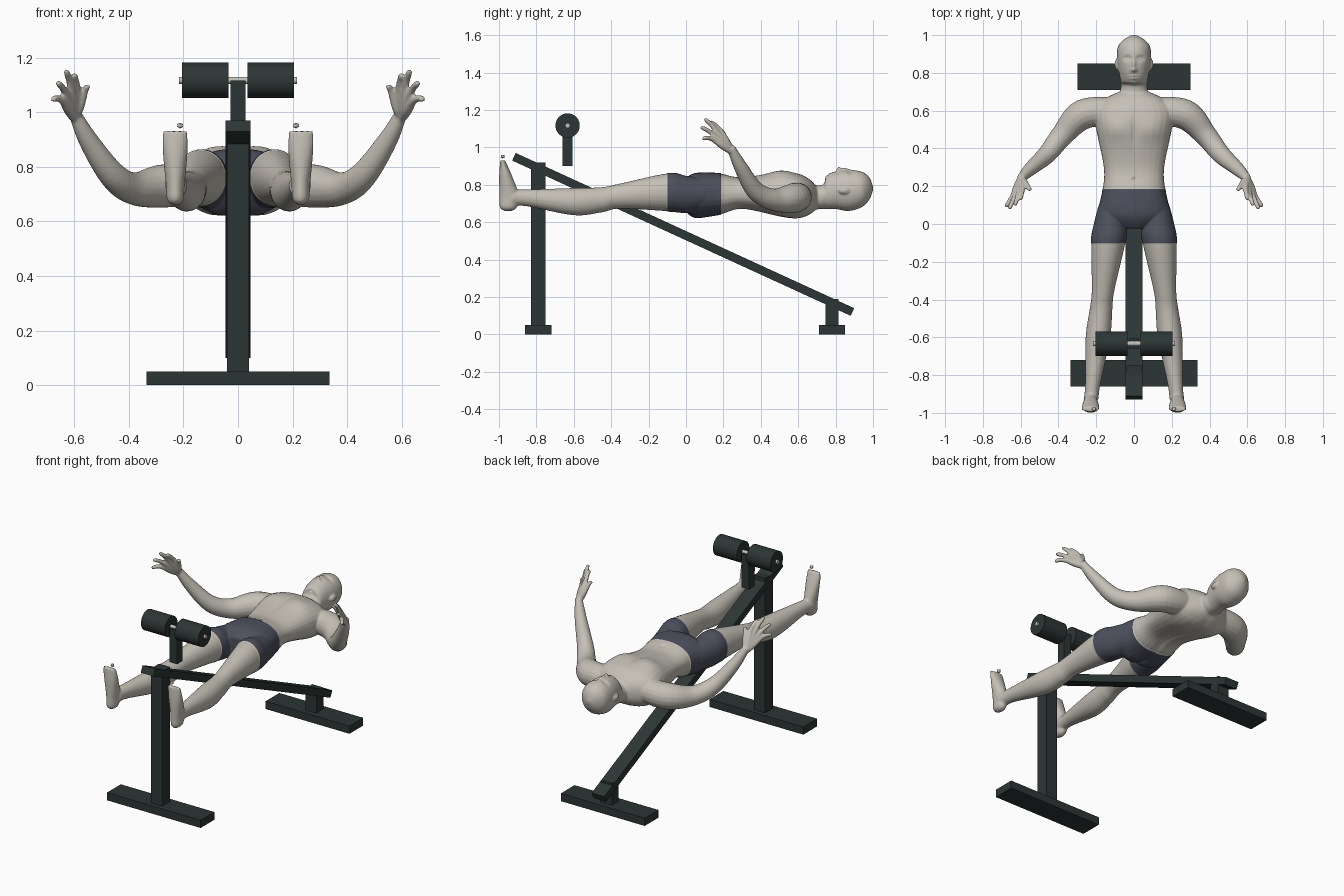
import bpy, bmesh
from math import cos, sin, tau, exp, pi, atan2, copysign
from mathutils import Vector, Matrix

if "Cube" in bpy.data.objects:
    bpy.data.objects.remove(bpy.data.objects["Cube"], do_unlink=True)


def material(name, red, green, blue):
    mat = bpy.data.materials.new(name)
    mat.use_nodes = True
    colour = (red, green, blue, 1)
    mat.diffuse_color = colour
    mat.node_tree.nodes["Principled BSDF"].inputs["Base Color"].default_value = colour
    return mat


skin = material("pale skin", .56, .53, .47)
cloth = material("slate shorts", .075, .08, .11)
paint = material("dark green paint", .025, .037, .035)
steel = material("light steel", .56, .54, .5)


def add_object(name, bm, *mats):
    mesh = bpy.data.meshes.new(name)
    bm.to_mesh(mesh)
    bm.free()
    obj = bpy.data.objects.new(name, mesh)
    bpy.context.collection.objects.link(obj)
    for mat in mats:
        mesh.materials.append(mat)
    return obj


def box(name, width, depth, y, bottom, top, tilt=0):
    bm = bmesh.new()
    matrix = (Matrix.Translation((0, y, (bottom + top) / 2)) @ Matrix.Rotation(tilt, 4, 'X')
              @ Matrix.Diagonal((width, depth, top - bottom, 1)))
    bmesh.ops.create_cube(bm, size=1, matrix=matrix)
    return add_object(name, bm, paint)


def cylinder(name, x, radius, length, mat):
    bm = bmesh.new()
    matrix = Matrix.Translation((x, roller_y, roller_z)) @ Matrix.Rotation(pi / 2, 4, 'Y')
    bmesh.ops.create_cone(bm, cap_ends=True, segments=40, radius1=radius, radius2=radius,
                          depth=length, matrix=matrix)
    for face in bm.faces:
        face.smooth = len(face.verts) == 4
    for edge in bm.edges:
        edge.smooth = all(face.smooth for face in edge.link_faces)
    return add_object(name, bm, mat)


# Bench frame
foot_height, front_y, back_y = .05, -.79, .78
box("front_base", .67, .14, front_y, 0, foot_height)
box("front_post", .08, .08, front_y, foot_height, .92)
box("back_base", .6, .14, back_y, 0, foot_height)
box("back_post", .08, .07, back_y, foot_height, .19)

# Sloping beam
upper_end, lower_end = Vector((0, -.92, .95)), Vector((0, .89, .12))
run, middle = lower_end - upper_end, (lower_end + upper_end) / 2
thickness = .045
box("sloping_beam", .09, run.length, middle.y, middle.z - thickness / 2, middle.z + thickness / 2,
    atan2(run.z, run.y))

# Foam rollers on their post
roller_y, roller_z = -.633, 1.117
box("roller_post", .055, .055, roller_y, .9, roller_z)
cylinder("roller_axle", 0, .013, .434, steel)
for side, label in ((1, "left"), (-1, "right")):
    cylinder(label + "_foam_roller", side * .12, .065, .17, paint)


# Body helpers: smooth lofts through sections (x, y, z, half width, half depth)
def spline(rows, steps=7):
    rows = [Vector(row) for row in rows]
    rows = [rows[0]] + rows + [rows[-1]]
    out = []
    for before, start, end, after in zip(rows, rows[1:], rows[2:], rows[3:]):
        leave, arrive = (end - before) / 2, (after - start) / 2
        for k in range(steps):
            t = k / steps
            ease = t * t * (3 - 2 * t)
            out.append(start.lerp(end, ease) + leave * t * (1 - t) ** 2 - arrive * t * t * (1 - t))
    return out + [rows[-1]]


def loft(bm, rows, mirror=1, axis=None, ref=(0, 0, 1), power=1, count=28):
    rows = spline(rows)
    centres = [Vector((row[0] * mirror, row[1], row[2])) for row in rows]
    last = len(rows) - 1
    rings = []
    for i, row in enumerate(rows):
        along = Vector(axis) if axis else centres[min(i + 1, last)] - centres[max(i - 1, 0)]
        across = along.cross(Vector(ref)).normalized()
        up = across.cross(along).normalized()
        ring = []
        for k in range(count):
            c, s = cos(tau * k / count), sin(tau * k / count)
            c, s = copysign(abs(c) ** power, c), copysign(abs(s) ** power, s)
            ring.append(bm.verts.new(centres[i] + across * c * row[3] + up * s * row[4]))
        rings.append(ring)
    for lower, upper in zip(rings, rings[1:]):
        for k in range(count):
            n = (k + 1) % count
            bm.faces.new((lower[k], lower[n], upper[n], upper[k]))
    bm.faces.new(rings[0][::-1])
    bm.faces.new(rings[-1])


def trunk(bm, rows, power):
    # Rows give y, half width, underside height and top height
    loft(bm, [(0, y, (low + high) / 2, width, (high - low) / 2) for y, width, low, high in rows],
         axis=(0, 1, 0), power=power)


def limb(bm, rows, mirror):
    loft(bm, [(*centre, radius, radius) for *centre, radius in rows], mirror, count=18)


body = bmesh.new()

# Torso, then neck and head
trunk(body, [(-.02, .08, .68, .82), (.05, .18, .63, .86), (.18, .165, .64, .86),
             (.3, .16, .67, .84), (.5, .2, .63, .87), (.6, .21, .62, .86),
             (.66, .16, .64, .83), (.7, .08, .67, .79)], .85)
trunk(body, [(.62, .08, .66, .8), (.73, .07, .67, .8), (.75, .07, .67, .845), (.8, .08, .67, .87),
             (.87, .09, .66, .88), (.94, .085, .68, .87), (.98, .05, .72, .84), (1, .01, .77, .79)], .95)

for side in (1, -1):
    # Ear
    bmesh.ops.create_uvsphere(body, u_segments=16, v_segments=10, radius=1, matrix=(
        Matrix.Translation((side * .09, .845, .77)) @ Matrix.Diagonal((.013, .03, .02, 1))))
    # Leg, spreading outward toward the ankle
    loft(body, [(.125 - .11 * y, y, z, r, r * 1.12) for y, z, r in (
        (.1, .75, .07), (0, .75, .085), (-.1, .76, .09), (-.35, .74, .06), (-.45, .72, .06),
        (-.6, .71, .065), (-.85, .73, .04), (-.93, .73, .04))], side, axis=(0, -1, 0))
    # Foot, standing upright on its heel
    loft(body, [(.23, y, z, width, depth) for z, y, width, depth in (
        (.66, -.95, .01, .02), (.68, -.95, .03, .045), (.74, -.945, .035, .053),
        (.85, -.965, .045, .034), (.93, -.98, .045, .013))], side, axis=(0, 0, 1), ref=(0, -1, 0))
    # Toes, shorter toward the outside
    for i in range(5):
        x, tip, radius = .19 + .022 * i, .965 - .003 * i * i, .016 - .002 * min(i, 2)
        limb(body, [(x, -.98, tip - .06, radius), (x, -.98, tip - .01, radius),
                    (x, -.98, tip, radius / 2)], side)
    # Arm
    limb(body, [(.1, .6, .74, .07), (.27, .58, .73, .08), (.38, .47, .72, .06),
                (.46, .37, .77, .05), (.55, .29, .9, .036), (.6, .24, 1, .022)], side)
    # Fingers and thumb, each running from the wrist through its knuckle to the tip
    wrist, first, last = Vector((.6, .24, .98)), Vector((.59, .19, 1.08)), Vector((.64, .15, 1.04))
    digits = [(first.lerp(last, i / 3), Vector(tip)) for i, tip in enumerate((
        (.6, .13, 1.14), (.63, .1, 1.155), (.66, .08, 1.11), (.68, .09, 1.05)))]
    digits.append((Vector((.57, .21, 1.05)), Vector((.55, .18, 1.1))))
    for knuckle, tip in digits:
        radius = .0125
        bend = knuckle.lerp(tip, .5) + Vector((0, 0, .006))
        limb(body, [(*wrist, .018), (*wrist.lerp(knuckle, .5), .02), (*knuckle, radius * 1.2),
                    (*bend, radius), (*knuckle.lerp(tip, .9), radius * .9), (*tip, radius / 2)], side)

# Fuse the parts into one skin
bmesh.ops.recalc_face_normals(body, faces=body.faces)
person = add_object("person", body, skin, cloth)
remesh = person.modifiers.new("fuse", 'REMESH')
remesh.mode, remesh.voxel_size = 'VOXEL', .0056
soften = person.modifiers.new("soften", 'SMOOTH')
soften.factor, soften.iterations = .5, 5
graph = bpy.context.evaluated_depsgraph_get()
fused = bpy.data.meshes.new_from_object(person.evaluated_get(graph))
person.modifiers.clear()

# Relief on the front and back: x, y, x spread, y spread, height
front_relief = {
    "eye socket": (.034, .877, .02, .013, -.012), "eyeball": (.034, .875, .01, .006, .006),
    "nose ridge": (0, .84, .01, .03, .014), "nose tip": (0, .815, .015, .01, .016),
    "lips": (0, .776, .024, .012, .008), "mouth line": (0, .777, .025, .004, -.006),
    "chin": (0, .745, .02, .01, .006), "chest": (.1, .5, .07, .06, .012),
    "breastbone": (0, .48, .015, .09, -.008), "navel": (0, .235, .01, .01, -.01)}
back_relief = {
    "spine": (0, .4, .02, .2, -.012), "shoulder blade": (.11, .54, .05, .06, .007),
    "buttock": (.08, .04, .055, .06, .01), "cleft": (0, .03, .015, .07, -.015)}
bm = bmesh.new()
bm.from_mesh(fused)
bpy.data.meshes.remove(fused)
bm.normal_update()
for vert in bm.verts:
    x, y, facing = abs(vert.co.x), vert.co.y, vert.normal.z
    if x < .3 and y > -.15 and abs(facing) > .15:
        relief = front_relief if facing > 0 else back_relief
        vert.co.z += copysign(1, facing) * sum(
            height * exp(-((x - across) / wide) ** 2 - ((y - along) / long) ** 2)
            for across, along, wide, long, height in relief.values())

# Shorts: cut clean hems, then colour and lift the cloth between them
hem, waist = -.1, .186
for cut in (hem, waist):
    bmesh.ops.bisect_plane(bm, geom=bm.verts[:] + bm.edges[:] + bm.faces[:], dist=.0005,
                           plane_co=(0, cut, 0), plane_no=(0, 1, 0))
bm.normal_update()
for face in bm.faces:
    face.smooth = True
    centre = face.calc_center_median()
    face.material_index = int(hem < centre.y < waist and abs(centre.x) < .3)
for vert in {vert for face in bm.faces if face.material_index for vert in face.verts}:
    vert.co += vert.normal * .003
bm.to_mesh(person.data)
bm.free()
